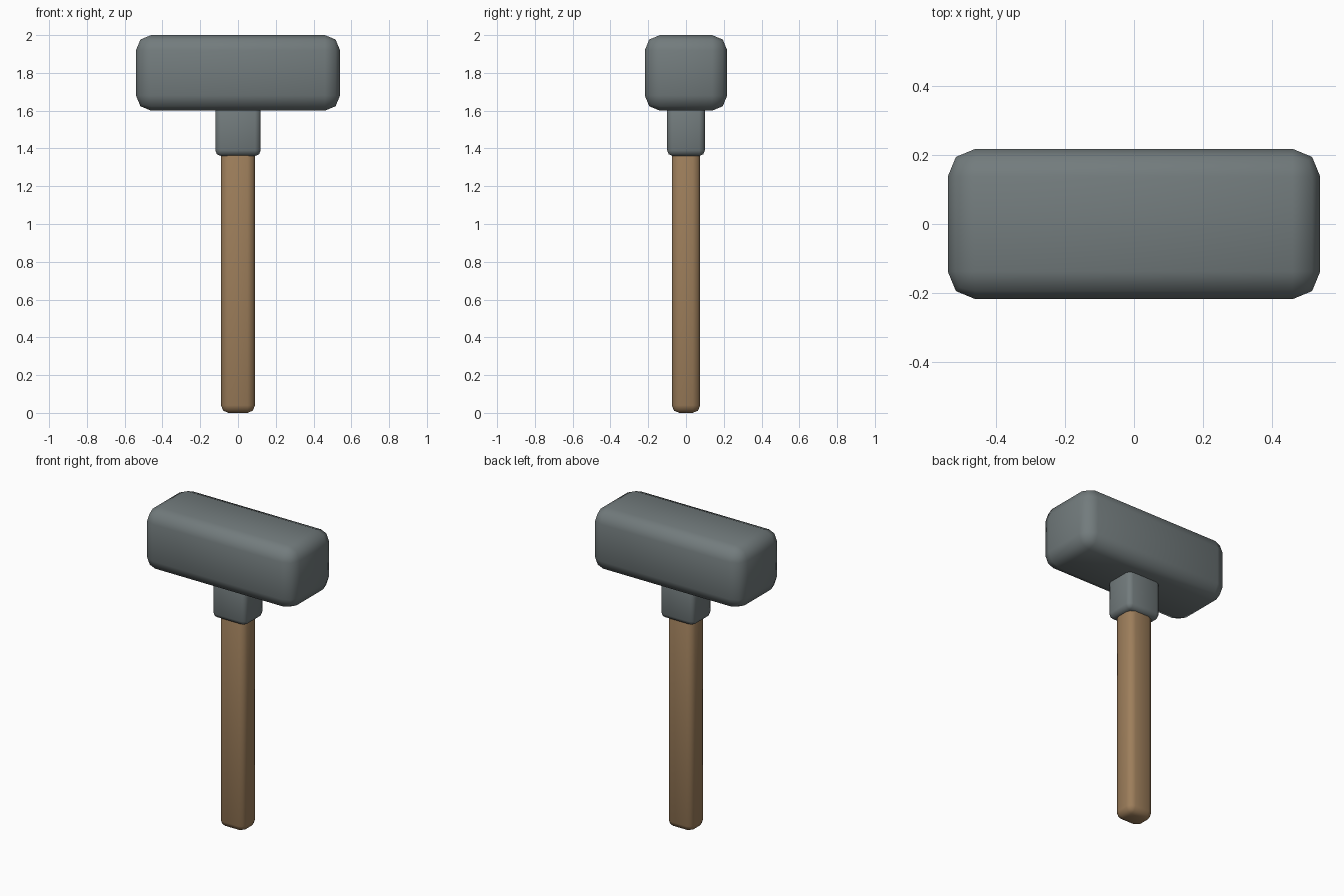
import bpy

if "Cube" in bpy.data.objects:
    bpy.data.objects.remove(bpy.data.objects["Cube"])


def material(name, color):
    mat = bpy.data.materials.new(name)
    mat.diffuse_color = (*color, 1)
    mat.use_nodes = True
    mat.node_tree.nodes["Principled BSDF"].inputs["Base Color"].default_value = mat.diffuse_color
    return mat


def rounded_box(name, size_x, size_y, z_min, z_max, radius, mat):
    bpy.ops.mesh.primitive_cube_add(size=1, location=(0, 0, (z_min + z_max) / 2))
    obj = bpy.context.object
    obj.name = name
    obj.scale = (size_x, size_y, z_max - z_min)
    bpy.ops.object.transform_apply(location=False, rotation=False, scale=True)
    bevel = obj.modifiers.new("rounded_edges", 'BEVEL')
    bevel.width = radius
    bevel.segments = 2
    bpy.ops.object.shade_smooth()
    obj.data.materials.append(mat)
    return obj


steel = material("steel", (0.17, 0.20, 0.205))
wood = material("wood", (0.34, 0.21, 0.105))

# Wooden handle, socketed into the collar
rounded_box("handle", 0.18, 0.15, 0.0, 1.45, 0.04, wood)

# Steel collar, running up into the head
rounded_box("collar", 0.24, 0.20, 1.36, 1.64, 0.03, steel)

# Steel hammer head
rounded_box("head", 1.08, 0.436, 1.6, 2.0, 0.08, steel)
